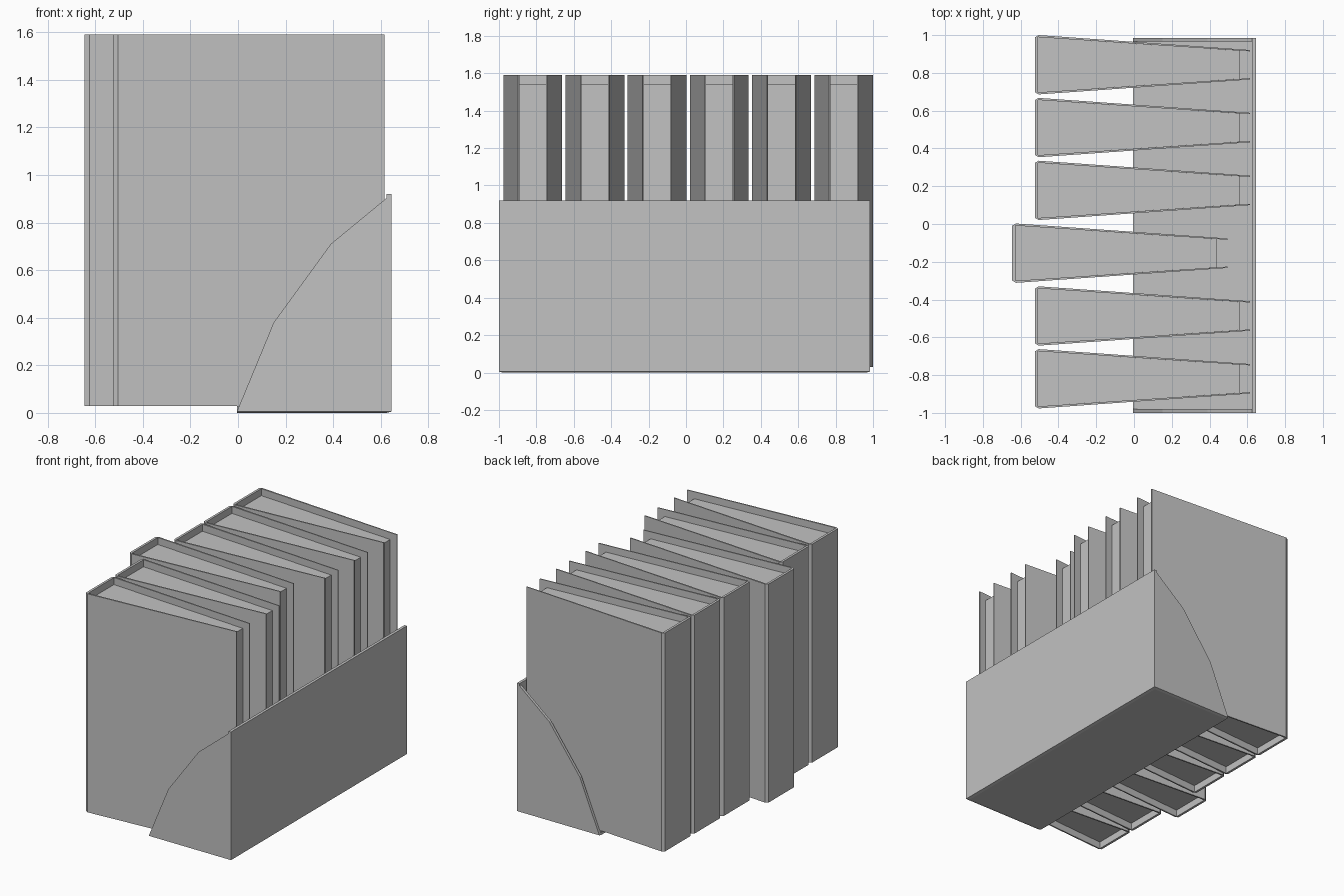
import bpy
import bmesh
from mathutils import Vector

if "Cube" in bpy.data.objects:
    bpy.data.objects.remove(bpy.data.objects["Cube"], do_unlink=True)

grey = bpy.data.materials.new("plain_grey")
grey.use_nodes = True
colour = (0.54, 0.54, 0.54, 1)
grey.diffuse_color = colour
grey.node_tree.nodes["Principled BSDF"].inputs["Base Color"].default_value = colour


def extrude(name, points, direction):
    """Flat outline pushed along a direction into a solid."""
    bm = bmesh.new()
    face = bm.faces.new([bm.verts.new(p) for p in points])
    result = bmesh.ops.extrude_face_region(bm, geom=[face], use_keep_orig=True)
    moved = [g for g in result["geom"] if isinstance(g, bmesh.types.BMVert)]
    bmesh.ops.translate(bm, verts=moved, vec=Vector(direction))
    bmesh.ops.recalc_face_normals(bm, faces=bm.faces)
    mesh = bpy.data.meshes.new(name)
    bm.to_mesh(mesh)
    bm.free()
    mesh.materials.append(grey)
    obj = bpy.data.objects.new(name, mesh)
    bpy.context.collection.objects.link(obj)
    return obj


def book(index, y, shift):
    # Folded cover: chamfered spine and two boards converging at the open edge
    half = [(0.615, 0.071), (0.615, 0.078), (-0.505, 0.157), (-0.525, 0.145)]
    inner = (-0.508, 0.146)
    outline = [inner] + half
    outline += [(x, -w) for x, w in reversed(outline)]
    extrude(f"book_cover_{index}",
            [(x + shift, y + w, 0.03) for x, w in outline], (0, 0, 1.56))
    # Page block, recessed from the cover on three sides
    pages = [(-0.508, 0.146), (0.56, 0.0745), (0.56, -0.0745), (-0.508, -0.146)]
    extrude(f"book_pages_{index}",
            [(x + shift, y + w, 0.08) for x, w in pages], (0, 0, 1.46))


# Row of books, one of them pulled out
for i in range(6):
    book(i + 1, 0.843 - 0.3325 * i, -0.12 if i == 3 else 0)

# Holder: two curved cheeks, a tall end wall and a floor
X0, X1, Y0, Y1, WALL, TOP = -0.005, 0.645, -1.0, 0.985, 0.02, 0.92
cheek = [(X0, 0.005), (0.15, 0.38), (0.39, 0.71), (X1, TOP), (X1, 0.005)]
for name, y in (("holder_right_cheek", Y0), ("holder_left_cheek", Y1 - WALL)):
    extrude(name, [(x, y, z) for x, z in cheek], (0, WALL, 0))

extrude("holder_end_wall",
        [(X1 - WALL, Y0, 0.005), (X1, Y0, 0.005), (X1, Y1, 0.005),
         (X1 - WALL, Y1, 0.005)], (0, 0, TOP - 0.005))

extrude("holder_floor",
        [(X0, Y0 + WALL, 0.004), (X1 - WALL, Y0 + WALL, 0.004),
         (X1 - WALL, Y1 - WALL, 0.004), (X0, Y1 - WALL, 0.004)], (0, 0, 0.024))

# Shallow tapered underside
base = extrude("holder_underside",
               [(X0, Y0, 0.005), (X1, Y0, 0.005), (X1, Y1, 0.005), (X0, Y1, 0.005)],
               (0, 0, -0.005))
for v in base.data.vertices:
    if v.co.z < 0.002:
        v.co.x = min(v.co.x, X1 - WALL)
        v.co.y = max(Y0 + WALL, min(v.co.y, Y1 - WALL))
